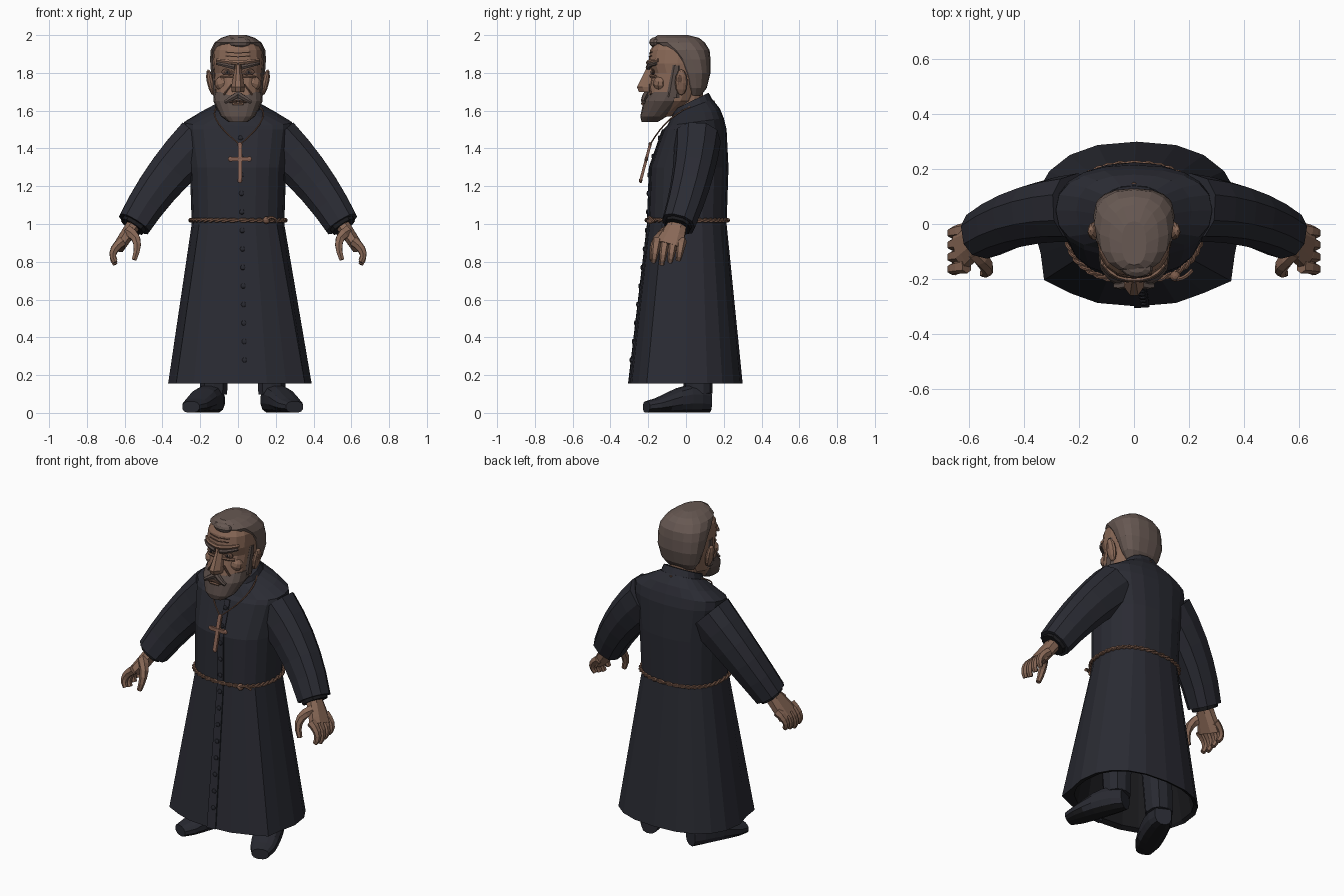
import bpy, bmesh, math
from mathutils import Vector, Matrix, Euler

default_cube = bpy.data.objects.get("Cube")
if default_cube:
    bpy.data.objects.remove(default_cube, do_unlink=True)


def material(name, red, green, blue):
    mat = bpy.data.materials.new(name)
    mat.use_nodes = True
    mat.diffuse_color = (red, green, blue, 1)
    mat.node_tree.nodes["Principled BSDF"].inputs["Base Color"].default_value = (red, green, blue, 1)
    return mat


ROBE = material("charcoal cloth", .023, .024, .033)
LINING = material("black lining", .01, .01, .012)
LEATHER = material("dark leather", .021, .022, .03)
SKIN = material("weathered skin", .25, .14, .095)
CREASE = material("shadowed skin", .12, .065, .045)
HAIR = material("grey brown hair", .135, .098, .085)
BEARD = material("dark beard", .1, .073, .064)
ROPE = material("brown rope", .2, .105, .07)
BRONZE = material("bronze", .24, .12, .085)
EYE_WHITE = material("dull eye white", .22, .15, .12)

FORWARD, UP = Vector((0, 1, 0)), Vector((0, 0, 1))
ROUNDNESS = 2.4


def finish(name, bm, *materials):
    bmesh.ops.recalc_face_normals(bm, faces=bm.faces)
    # A second material marks the downward faces
    if len(materials) > 1:
        for face in bm.faces:
            face.material_index = int(face.normal.z < -.6)
    mesh = bpy.data.meshes.new(name)
    bm.to_mesh(mesh)
    bm.free()
    for mat in materials:
        mesh.materials.append(mat)
    bpy.context.collection.objects.link(bpy.data.objects.new(name, mesh))


def loft(name, rings, *materials, closed_start=True):
    bm = bmesh.new()
    loops = [[bm.verts.new(point) for point in ring] for ring in rings]
    for lower, upper in zip(loops, loops[1:]):
        for i in range(len(lower)):
            bm.faces.new((lower[i - 1], lower[i], upper[i], upper[i - 1]))
    if closed_start:
        bm.faces.new(loops[0])
    bm.faces.new(loops[-1])
    finish(name, bm, *materials)


def oval(sides, phase=0):
    """Points of a slightly squared unit circle."""
    for i in range(sides):
        angle = math.tau * (i + phase) / sides
        yield [math.copysign(abs(v) ** (2 / ROUNDNESS), v) for v in (math.cos(angle), math.sin(angle))]


def section_ring(section, sides=16):
    """A section is height, half width, front, back and an optional rise to the back."""
    height, width, front, back, *rise = section
    middle, depth = (front + back) / 2, (back - front) / 2
    return [Vector((width * c, middle + depth * s, height + sum(rise) * s)) for c, s in oval(sides)]


def on_front(sections, x, z, lift=0):
    """A point lifted off the front surface of a lofted body."""
    for low, high in zip(sections, sections[1:]):
        if low[0] <= z <= high[0]:
            t = (z - low[0]) / (high[0] - low[0])
            width, front, back = (a + (b - a) * t for a, b in zip(low[1:4], high[1:4]))
            curve = (1 - min(1, abs(x) / width) ** ROUNDNESS) ** (1 / ROUNDNESS)
            return Vector((x, (front + back) / 2 - (back - front) / 2 * curve - lift, z))


def bend(start, end, bow=(0, 0, 0), steps=5):
    """A path from start to end, bowed at its middle."""
    for i in range(steps + 1):
        t = i / steps
        yield Vector(start).lerp(Vector(end), t) + Vector(bow) * (4 * t * (1 - t))


def mirrored(points, side):
    return [Vector((side * x, y, z)) for x, y, z in points]


def tube(name, path, first, last, mat, sides=6, reference=FORWARD):
    """A tapering tube; each radius is a number or a pair of across and deep."""
    path = list(path)
    first, last = (Vector(r if isinstance(r, tuple) else (r, r)) for r in (first, last))
    rings = []
    for k, point in enumerate(path):
        along = path[min(k + 1, len(path) - 1)] - path[max(k - 1, 0)]
        across = along.cross(reference).normalized()
        deep = along.normalized().cross(across)
        radius = first.lerp(last, k / (len(path) - 1))
        rings.append([point + across * radius.x * c + deep * radius.y * s for c, s in oval(sides, .5)])
    loft(name, rings, mat)


def blob(name, location, size, mat, turn=0):
    bm = bmesh.new()
    bmesh.ops.create_uvsphere(bm, u_segments=10, v_segments=6, radius=1)
    bm.transform(Matrix.LocRotScale(Vector(location), Euler((0, turn, 0)), Vector(size)))
    finish(name, bm, mat)


# Robe with pleat corners pushed out beside the front panel
BODY = [(.155, .38, -.3, .3), (1, .245, -.2, .215), (1.3, .255, -.19, .225), (1.5, .285, -.12, .215),
        (1.54, .285, -.1, .2, .02), (1.58, .21, -.085, .18, .03), (1.62, .125, -.07, .14, .04)]
body_rings = [section_ring(section, sides=20) for section in BODY]
for corner, stretch in ((12, 1.06), (18, 1.08), (11, .96), (19, .98)):
    body_rings[0][corner].x *= stretch
    body_rings[0][corner].y *= stretch
for point in body_rings[0]:
    point.x += .01
loft("robe", body_rings, ROBE, closed_start=False)
inside = [section_ring(section, sides=20) for section in ((.17, .35, -.27, .27), (.8, .24, -.18, .18))]
loft("skirt_lining", [body_rings[0], *inside], LINING, closed_start=False)
loft("collar", [section_ring((1.59, .13, -.08, .15, .05)), section_ring((1.65, .11, -.065, .12, .045))], ROBE)

# Front flap and buttons
flap = []
for section in BODY[:4]:
    edge = on_front(BODY, 0, section[0], lift=.007)
    side = Vector((.06 - section[0] / 50, .004, 0))
    inward = FORWARD * .03
    flap.append([edge, edge + side, edge + side + inward, edge + inward])
loft("front_flap", flap, ROBE)
for i in range(13):
    height = .28 + i * .098
    blob("button", on_front(BODY, .04 - height / 55, height, lift=.007), (.014, .007, .014), LEATHER)

# Twisted rope belt with knot
waist = section_ring((1.02, .25, -.207, .22), sides=120)
waist.append(waist[0])
for strand in (0, math.pi):
    twist = []
    for i, point in enumerate(waist):
        angle = i * math.pi / 3 + strand
        outward = Vector((point.x, point.y, 0)).normalized()
        twist.append(point + (outward * math.cos(angle) + UP * math.sin(angle)) * .006)
    tube("belt_strand", twist, .007, .007, ROPE, reference=UP)
blob("belt_knot", (.15, -.19, 1.02), (.02, .02, .02), ROPE)
tube("belt_end", bend((.15, -.2, 1.02), (.21, -.17, 1.01), (0, -.01, .02)), .008, .008, ROPE, reference=UP)

# Neck chain and cross
cross_top, cross_foot = Vector((.01, -.19, 1.42)), Vector((.01, -.24, 1.23))
cross_middle = cross_top.lerp(cross_foot, .4)
arm = Vector((.05, 0, 0))
for side in (1, -1):
    tube("chain", bend((0, .15, 1.65), cross_top, (side * .13, -.025, .05), steps=10), .004, .004, ROPE)
tube("cross_post", [cross_top, cross_foot], (.015, .01), (.015, .01), BRONZE, sides=4)
tube("cross_bar", [cross_middle - arm, cross_middle + arm], (.015, .01), (.015, .01), BRONZE, sides=4)
for tip in (cross_top, cross_foot, cross_middle - arm, cross_middle + arm):
    blob("cross_tip", tip, (.014, .009, .014), BRONZE)

# Arms, hands, legs and shoes
for side, label, shift in ((1, "left", 0), (-1, "right", -.05)):
    def limb(name, start, end, bow, first, last, mat, sides=6):
        tube(f"{label}_{name}", mirrored(bend(start, end, bow), side), first, last, mat, sides)

    limb("sleeve", (.2, .06, 1.44), (.55, -.04, 1), (.015, .02, .015), (.14, .125), (.093, .09), ROBE, sides=10)
    limb("cuff", (.54, -.035, 1.015), (.56, -.045, .985), (0, 0, 0), .075, .07, LINING, sides=10)
    limb("palm", (.53, -.03, 1.03), (.63, -.09, .88), (0, 0, 0), (.042, .042), (.034, .08), SKIN, sides=8)
    limb("thumb", (.58, -.1, .96), (.55, -.18, .81), (-.03, -.02, .02), .032, .014, SKIN)
    for k in range(4):
        y = k * .044 - .153
        tip = .785 + abs(k - 1) * .012
        limb("finger", (.61, y, .91), (.65, y - .02, tip), (.03, 0, 0), .027, .014, SKIN)

    limb("leg", (.16 + shift, .04, .7), (.18 + shift, .065, .1), (0, 0, 0), .09, .075, LEATHER, sides=10)
    heel, toe = Vector((.165 + shift, .12, 0)), Vector((.3 + shift, -.21, 0))
    across = (toe - heel).cross(UP).normalized()
    shoe = []
    for point, t in zip(bend(heel, toe, steps=6), range(7)):
        width = .05 + .03 * math.sin(math.pi * t / 6) ** .5
        height = .06 + .09 * math.cos(math.pi / 2 * (t - 1.5) / 5) ** 2
        shoe.append(mirrored([point + across * width * c + UP * height / 2 * (1 + s)
                              for c, s in oval(12, .5)], side))
    loft(f"{label}_shoe", shoe, LEATHER, LINING)

# Neck, skull, hair and beard
HEAD = [(1.57, .06, -.2, -.08), (1.65, .12, -.21, .04), (1.8, .13, -.18, .1),
        (1.85, .135, -.2, .11), (1.92, .13, -.19, .11), (1.97, .1, -.16, .08)]
HAIR_CAP = [(1.68, .09, .02, .08), (1.72, .12, 0, .11), (1.8, .143, -.03, .13), (1.87, .148, -.07, .13),
            (1.92, .145, -.12, .125), (1.96, .125, -.175, .1), (1.985, .09, -.17, .07), (2, .045, -.15, .01)]
CHIN = [(1.54, .05, -.235, -.15), (1.57, .09, -.242, -.1), (1.65, .13, -.225, -.01), (1.7, .125, -.19, 0)]
NECK = [(1.54, .08, -.06, .09), (1.74, .085, -.08, .09)]
for name, sections, mat in (("neck", NECK, SKIN), ("head", HEAD, SKIN), ("hair", HAIR_CAP, HAIR), ("beard", CHIN, BEARD)):
    loft(name, [section_ring(section) for section in sections], mat)
blob("forelock", (.01, -.16, 1.962), (.06, .035, .028), HAIR)

# Nose
nose = []
for height, width, front in ((1.85, .02, -.205), (1.82, .018, -.212), (1.725, .036, -.26), (1.7, .032, -.25)):
    nose.append([(x * width, front + inset, height) for x, inset in
                 ((-1, .1), (-1, .03), (-.4, 0), (.4, 0), (1, .03), (1, .1))])
loft("nose", nose, SKIN)

# Paired facial features drawn along the face surface
for side in (1, -1):
    def stroke(name, sections, start, end, first, last, mat, lift=0):
        path = [on_front(sections, side * x, z, lift) for x, _, z in
                bend((start[0], 0, start[1]), (end[0], 0, end[1]), steps=4)]
        tube(name, path, first, last, mat)

    stroke("eyebrow", HEAD, (.018, 1.83), (.11, 1.85), .014, .009, BEARD, lift=.008)
    stroke("brow_ridge", HEAD, (0, 1.853), (.11, 1.867), .013, .01, SKIN)
    stroke("eye_bag", HEAD, (.025, 1.784), (.09, 1.78), .008, .008, SKIN, lift=.004)
    stroke("cheek_fold", HEAD, (.035, 1.74), (.075, 1.685), .006, .006, CREASE)
    stroke("moustache", CHIN, (0, 1.685), (.07, 1.645), .018, .01, BEARD, lift=.01)
    stroke("mouth", CHIN, (0, 1.652), (.045, 1.645), .007, .005, CREASE, lift=.006)
    stroke("lower_lip", CHIN, (0, 1.638), (.03, 1.636), .008, .006, SKIN, lift=.003)
    for height in (1.885, 1.905):
        stroke("forehead_crease", HEAD, (0, height), (.065, height + .005), .003, .003, CREASE)

    blob("eye_socket", on_front(HEAD, side * .056, 1.805), (.034, .008, .018), CREASE)
    eye = on_front(HEAD, side * .056, 1.804, lift=.003)
    blob("eye", eye, (.017, .01, .01), EYE_WHITE)
    blob("iris", eye - FORWARD * .008, (.007, .004, .007), LINING)
    blob("cheekbone", (side * .08, -.135, 1.745), (.045, .04, .04), SKIN, turn=side * .3)
    blob("ear", (side * .145, -.025, 1.75), (.02, .034, .07), SKIN, turn=side * .2)
    blob("ear_hollow", (side * .16, -.03, 1.757), (.006, .016, .035), CREASE, turn=side * .2)
    sideburn = bend((.131, -.05, 1.84), (.118, -.07, 1.67))
    tube("sideburn", mirrored(sideburn, side), (.008, .02), (.012, .035), BEARD)
